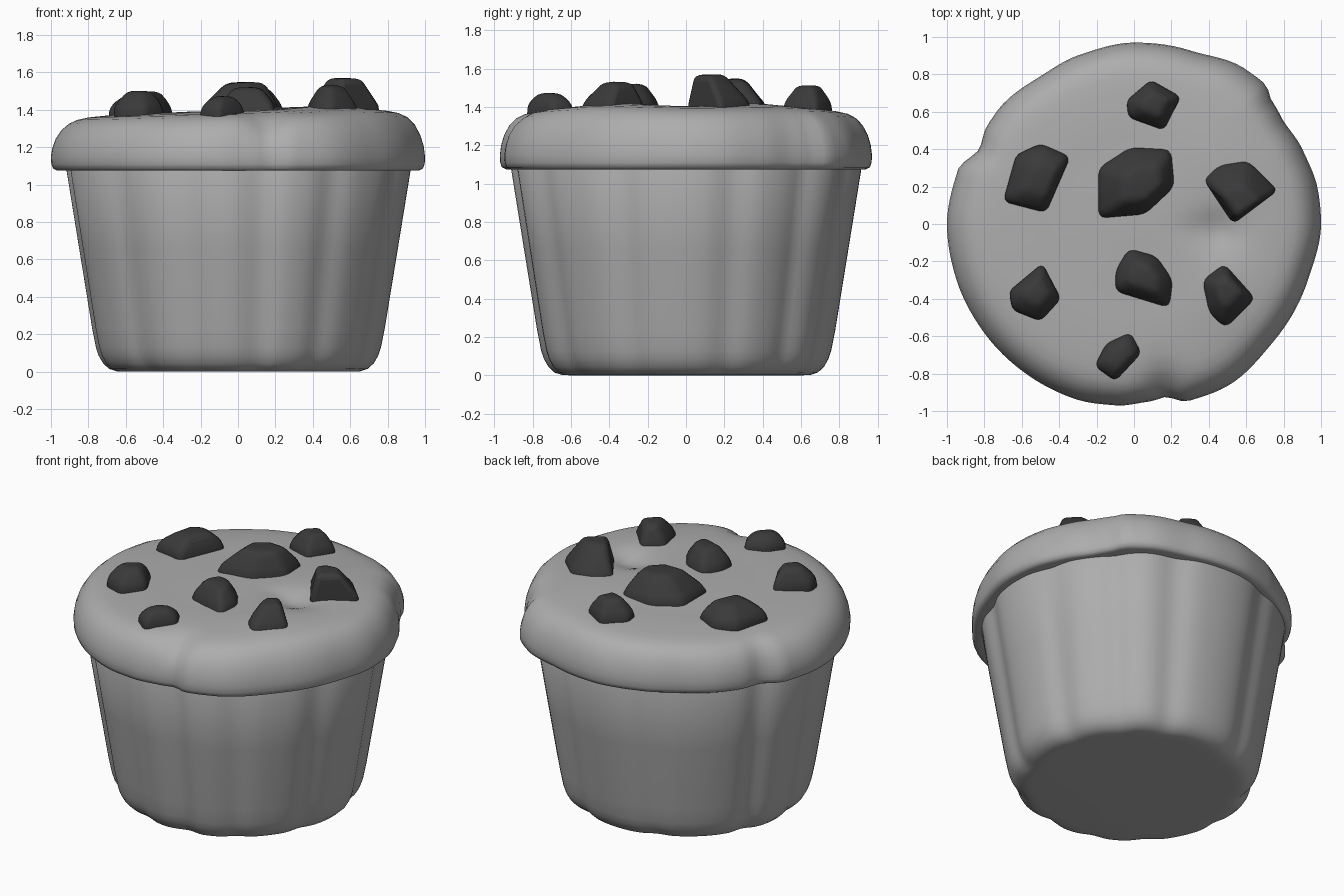
import bpy
import bmesh
import math
from mathutils import Vector

if "Cube" in bpy.data.objects:
    bpy.data.objects.remove(bpy.data.objects["Cube"], do_unlink=True)


def make_material(name, grey):
    material = bpy.data.materials.new(name)
    material.use_nodes = True
    color = (grey, grey, grey, 1)
    material.diffuse_color = color
    shader = material.node_tree.nodes["Principled BSDF"]
    shader.inputs["Base Color"].default_value = color
    return material


cake_grey = make_material("cake grey", 0.42)
chip_grey = make_material("chip dark grey", 0.042)


def finish(name, mesh_builder, material, angle):
    """Turn a bmesh into a smooth shaded object."""
    bmesh.ops.recalc_face_normals(mesh_builder, faces=mesh_builder.faces[:])
    mesh = bpy.data.meshes.new(name)
    mesh_builder.to_mesh(mesh)
    mesh_builder.free()
    mesh.materials.append(material)
    obj = bpy.data.objects.new(name, mesh)
    bpy.context.collection.objects.link(obj)
    bpy.ops.object.select_all(action="DESELECT")
    obj.select_set(True)
    bpy.context.view_layer.objects.active = obj
    bpy.ops.object.shade_smooth_by_angle(angle=math.radians(angle))
    return obj


def lathe(name, profile, place, material, steps=144):
    """Spin a profile, letting place() shape every point; caps the last ring."""
    bm = bmesh.new()
    rings = []
    for radius, height in profile:
        rings.append([bm.verts.new(place(radius, height, math.tau * i / steps))
                      for i in range(steps)])
    for lower, upper in zip(rings, rings[1:]):
        for i in range(steps):
            j = (i + 1) % steps
            bm.faces.new((lower[i], lower[j], upper[j], upper[i]))
    bm.faces.new(rings[-1])
    return finish(name, bm, material, 50)


def bump(distance, width):
    return math.exp(-(distance / width) ** 2)


# Uneven outline of the baked top: angle in degrees, radius
OUTLINE = [(0, 1), (11, 1), (24, .985), (34, .97), (41, .985), (47, 1.025),
           (54, 1.02), (72, .975), (90, .97), (108, .95), (122, .935),
           (138, .95), (146, .945), (154, .92), (163, .985), (180, 1),
           (197, .995), (216, .99), (236, .987), (252, .987), (264, .975),
           (275, .953), (280, .94), (287, .99), (300, 1), (320, .975),
           (342, .977), (360, 1)]


def outline(angle):
    degrees = math.degrees(angle) % 360
    for (a, r), (b, s) in zip(OUTLINE, OUTLINE[1:]):
        if a <= degrees <= b:
            t = (degrees - a) / (b - a)
            return r + (s - r) * t * t * (3 - 2 * t)
    return 1


# Muffin top: overhanging rim and a gently uneven crown
def place_top(radius, height, angle):
    r = radius * (1 + (outline(angle) - 1) * radius ** 3)
    x, y = r * math.cos(angle), r * math.sin(angle)
    crown = max(0, min(1, (height - 1.15) / 0.2))
    lift = 0.02 * x
    lift += 0.02 * bump(math.hypot(x - 0.5, y + 0.35), 0.3)
    lift += 0.02 * bump(math.hypot(x - 0.4, y - 0.3), 0.3)
    lift -= 0.05 * bump(math.hypot(x - 0.44, y + 0.04), 0.11)
    lift -= 0.05 * bump(math.hypot(x - 0.16, y + 0.88), 0.1)
    return (x, y, height + crown * lift)


TOP_PROFILE = [(.86, 1.09), (.965, 1.075), (.988, 1.085), (.998, 1.11), (1, 1.15),
               (.993, 1.2), (.975, 1.255), (.945, 1.305), (.905, 1.342),
               (.86, 1.363), (.8, 1.375), (.72, 1.382), (.64, 1.386),
               (.56, 1.39), (.48, 1.39), (.4, 1.39), (.3, 1.395),
               (.2, 1.395), (.1, 1.4), (.02, 1.4)]
lathe("muffin_top", TOP_PROFILE, place_top, cake_grey)

# Tapered cup with soft grooves down the wall
GROOVES = [16, 43, 66, 110, 156, 185, 225, 252, 278, 304, 338]


def place_cup(radius, height, angle):
    r = radius * (1 + 0.3 * (outline(angle) - 1))
    depth = 0
    for groove in GROOVES:
        gap = (math.degrees(angle) - groove + 180) % 360 - 180
        depth += bump(gap, 6)
    r *= 1.006 - 0.03 * depth * min(1, radius / 0.7)
    return (r * math.cos(angle), r * math.sin(angle), height)


CUP_PROFILE = [(.9, 1.12), (.918, 1.08), (.85, .66), (.78, .23), (.76, .13),
               (.745, .085), (.722, .045), (.69, .015), (.65, .002), (.6, 0)]
lathe("muffin_cup", CUP_PROFILE, place_cup, cake_grey)


# Chunky chips: a many-cornered block drawn in towards an off-centre peak
def chip(number, corners, peak, shrink=0.5):
    bm = bmesh.new()
    tip = Vector(peak)
    middle = sum((Vector(c) for c in corners), Vector((0, 0))) / len(corners)
    rings = []
    for height, scale in ((1.33, 1), (1.42, 1), (peak[2], shrink)):
        ring = []
        for corner in corners:
            if scale == 1:
                spot = Vector(corner)
                z = height
            else:
                spot = tip.xy + (Vector(corner) - middle) * scale
                z = height - 0.12 * (spot - tip.xy).length
            ring.append(bm.verts.new((spot.x, spot.y, z)))
        rings.append(ring)
    count = len(corners)
    for lower, upper in zip(rings, rings[1:]):
        for i in range(count):
            j = (i + 1) % count
            bm.faces.new((lower[i], lower[j], upper[j], upper[i]))
    bm.faces.new(rings[0])
    bmesh.ops.poke(bm, faces=[bm.faces.new(rings[-1])])
    obj = finish("chocolate_chip_%d" % number, bm, chip_grey, 60)
    bevel = obj.modifiers.new("rounded edges", "BEVEL")
    bevel.width = 0.035
    bevel.segments = 3
    bevel.limit_method = "ANGLE"
    bevel.angle_limit = math.radians(20)


CHIPS = [
    ([(-.04, .66), (.09, .77), (.25, .68), (.16, .5), (-.03, .57)], (.1, .64, 1.52)),
    ([(-.7, .12), (-.63, .37), (-.5, .43), (-.34, .36), (-.47, .06)], (-.5, .25, 1.51)),
    ([(-.19, .3), (-.02, .41), (.2, .4), (.22, .2), (.06, .05), (-.19, .03)],
     (.04, .22, 1.56)),
    ([(.37, .24), (.45, .32), (.61, .34), (.77, .18), (.53, 0)], (.56, .14, 1.58)),
    ([(-.67, -.36), (-.49, -.21), (-.39, -.4), (-.5, -.52), (-.65, -.46)],
     (-.53, -.37, 1.51)),
    ([(-.1, -.25), (-.03, -.13), (.12, -.17), (.21, -.3), (.19, -.45), (-.1, -.36)],
     (.05, -.28, 1.53)),
    ([(.36, -.3), (.48, -.21), (.65, -.4), (.49, -.56), (.4, -.48)], (.49, -.36, 1.54)),
    ([(-.21, -.76), (-.15, -.64), (-.02, -.58), (.04, -.69), (-.1, -.84)],
     (-.08, -.71, 1.48)),
]
for number, (corners, peak) in enumerate(CHIPS, 1):
    chip(number, corners, peak)
